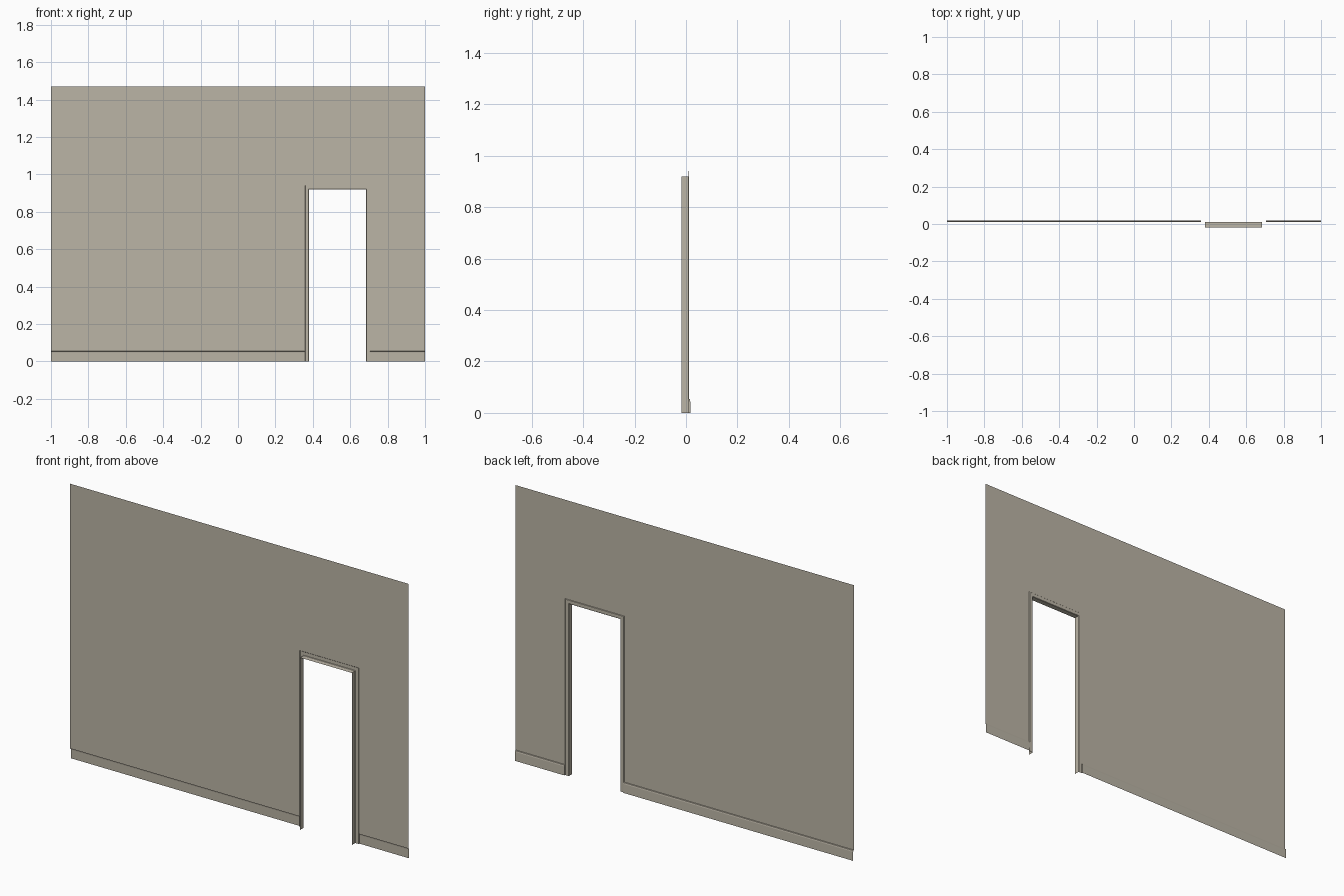
import bpy, bmesh

if "Cube" in bpy.data.objects:
    bpy.data.objects.remove(bpy.data.objects["Cube"])

WALL_Y, TOP, BASE_H = 0.010, 1.47, 0.055
L, R, H = 0.38, 0.685, 0.92      # clear door opening
TRIM = 0.022                     # casing width
FRONT, BACK = -0.0175, 0.0175

paint = bpy.data.materials.new("warm beige paint")
paint.diffuse_color = (0.50, 0.46, 0.38, 1)
paint.use_nodes = True
paint.node_tree.nodes["Principled BSDF"].inputs["Base Color"].default_value = paint.diffuse_color


def make(name, quads):
    """Open sheet surface from a list of quads."""
    bm = bmesh.new()
    for q in quads:
        bm.faces.new([bm.verts.new(p) for p in q])
    bmesh.ops.remove_doubles(bm, verts=bm.verts, dist=1e-5)
    me = bpy.data.meshes.new(name)
    bm.to_mesh(me)
    bm.free()
    me.materials.append(paint)
    ob = bpy.data.objects.new(name, me)
    bpy.context.collection.objects.link(ob)
    return ob


def panel(x0, x1, z0, z1):
    # wound to face the back, where the room is
    return [(x1, WALL_Y, z0), (x0, WALL_Y, z0), (x0, WALL_Y, z1), (x1, WALL_Y, z1)]


# Wall sheet around the doorway, stopping at the skirting
a, b, h = L - TRIM, R + TRIM, H + TRIM
make("wall", [panel(-1, a, BASE_H, h), panel(b, 1, BASE_H, h),
              panel(-1, a, h, TOP), panel(a, b, h, TOP), panel(b, 1, h, TOP)])

# Door frame: casing and jamb profile swept around the opening
profile = [(TRIM, WALL_Y), (TRIM - 0.002, 0.012), (0.002, 0.012),
           (0, WALL_Y), (0, FRONT)]
rings = [[(L - o, y, 0), (L - o, y, H + o), (R + o, y, H + o), (R + o, y, 0)]
         for o, y in profile]
make("door_frame", [(r[i], r[i + 1], s[i + 1], s[i])
                    for r, s in zip(rings, rings[1:]) for i in range(3)])

# Skirting boards: stepped lip, slightly rounded face, capped at the door
skirt = [(WALL_Y, BASE_H), (0.0150, BASE_H - 0.001), (0.0165, BASE_H - 0.008), (BACK, 0)]
for name, x0, x1, cap in (("skirting_left", -1, a, a), ("skirting_right", b, 1, b)):
    quads = [((x0, y0, z0), (x1, y0, z0), (x1, y1, z1), (x0, y1, z1))
             for (y0, z0), (y1, z1) in zip(skirt, skirt[1:])]
    end = [(cap, y, z) for y, z in skirt] + [(cap, WALL_Y, 0)]
    quads.append(end if cap == x1 else end[::-1])
    quads[-1] = quads[-1][::-1]
    make(name, quads)
